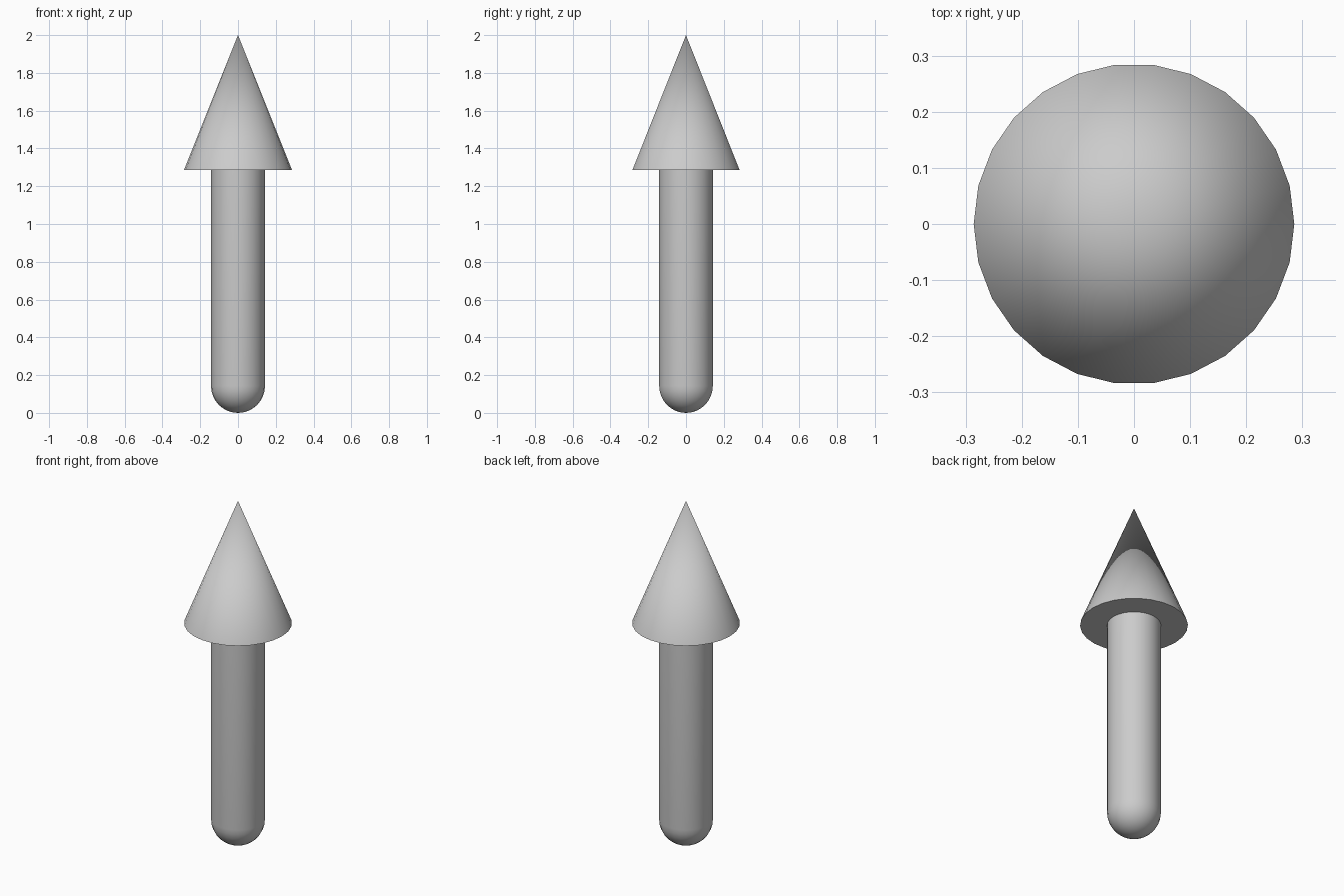
import bpy, bmesh, math

cube = bpy.data.objects.get("Cube")
if cube:
    bpy.data.objects.remove(cube, do_unlink=True)

SIDES = 26
R = 1 / 7            # shaft radius
HEAD_R = 2 / 7       # arrow head radius
HEAD_Z = 9 / 7       # underside of the arrow head

grey = bpy.data.materials.new("light grey")
grey.use_nodes = True
colour = (0.6, 0.6, 0.6, 1)
grey.diffuse_color = colour
grey.node_tree.nodes["Principled BSDF"].inputs["Base Color"].default_value = colour


def lathe(name, profile):
    """Spin a (radius, height) profile round z; radius 0 makes a pole."""
    bm = bmesh.new()
    rings = []
    for r, z in profile:
        n = SIDES if r > 0 else 1
        rings.append([bm.verts.new((r * math.cos(math.tau * i / SIDES),
                                    r * math.sin(math.tau * i / SIDES), z))
                      for i in range(n)])
    for low, high in zip(rings, rings[1:]):
        for i in range(SIDES):
            j = (i + 1) % SIDES
            corners = [low[i % len(low)], low[j % len(low)],
                       high[j % len(high)], high[i % len(high)]]
            bm.faces.new(list(dict.fromkeys(corners)))
    bmesh.ops.recalc_face_normals(bm, faces=bm.faces[:])
    mesh = bpy.data.meshes.new(name)
    bm.to_mesh(mesh)
    bm.free()
    mesh.materials.append(grey)
    obj = bpy.data.objects.new(name, mesh)
    bpy.context.collection.objects.link(obj)
    bpy.ops.object.select_all(action="DESELECT")
    obj.select_set(True)
    bpy.context.view_layer.objects.active = obj
    bpy.ops.object.shade_smooth_by_angle(angle=math.radians(40))
    return obj


# Rounded bottom and straight shaft in one turned piece
STEPS = 8
dome = [(R * math.sin(math.pi / 2 * k / STEPS), R - R * math.cos(math.pi / 2 * k / STEPS))
        for k in range(STEPS + 1)]
lathe("shaft", dome + [(R, HEAD_Z)])

# Conical head with a flat underside
lathe("arrow_head", [(0, HEAD_Z), (HEAD_R, HEAD_Z), (0, 2)])
